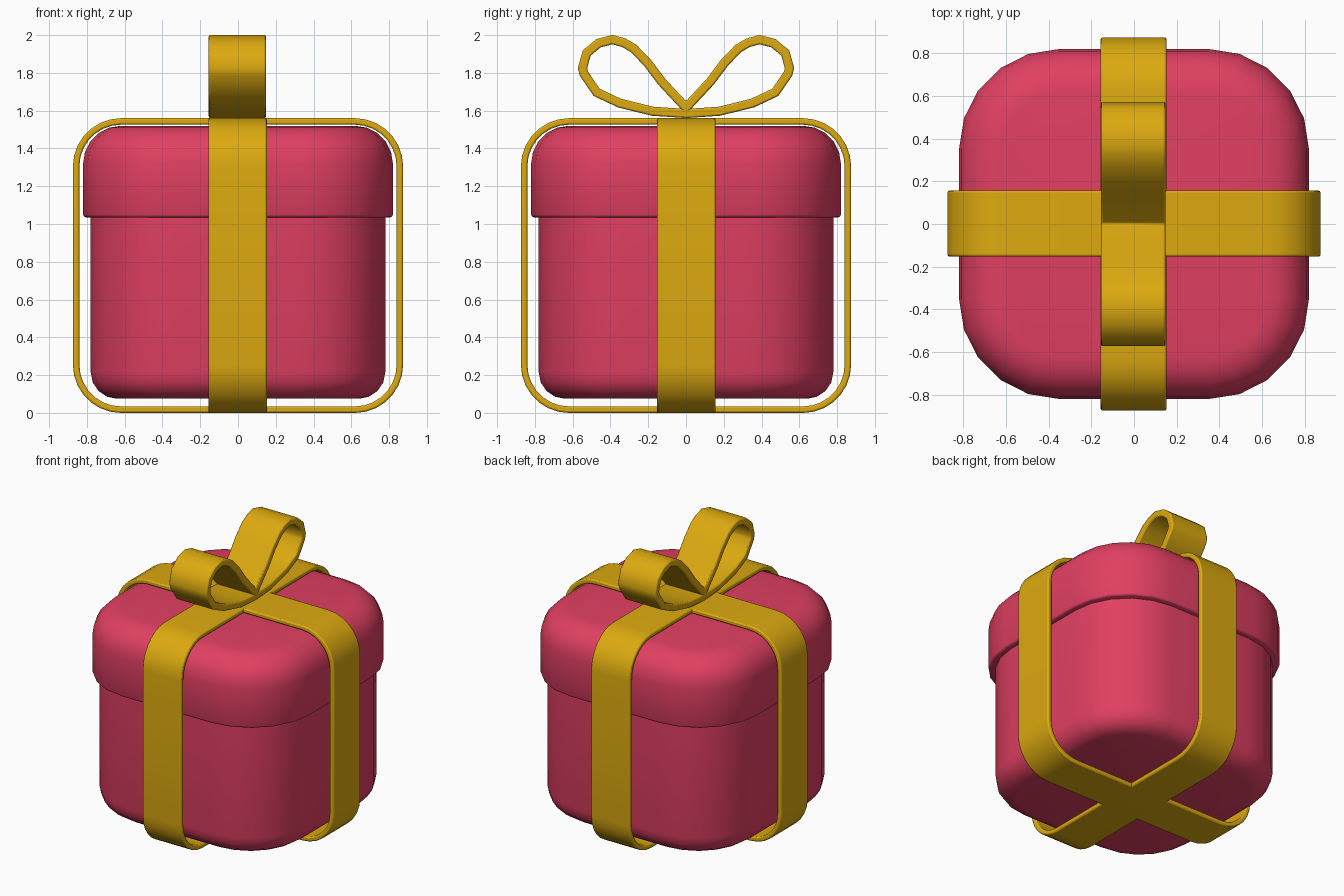
import bpy, bmesh, math
from mathutils import Vector, Matrix

if "Cube" in bpy.data.objects:
    bpy.data.objects.remove(bpy.data.objects["Cube"])


def material(name, rgb):
    m = bpy.data.materials.new(name)
    m.diffuse_color = (*rgb, 1)
    m.use_nodes = True
    m.node_tree.nodes["Principled BSDF"].inputs["Base Color"].default_value = m.diffuse_color
    return m


RED = material("raspberry_red", (0.75, 0.05, 0.122))
GOLD = material("golden_yellow", (0.72, 0.40, 0.005))


def rounded_rect(hx, hy, r, seg):
    """Counter-clockwise rounded rectangle outline."""
    pts = []
    for q, (sx, sy) in enumerate([(1, 1), (-1, 1), (-1, -1), (1, -1)]):
        for i in range(seg + 1):
            a = math.pi / 2 * (q + i / seg)
            pts.append((sx * (hx - r) + r * math.cos(a), sy * (hy - r) + r * math.sin(a)))
    return pts


def finish(bm, name, mat, bevel=0):
    bmesh.ops.recalc_face_normals(bm, faces=bm.faces)
    me = bpy.data.meshes.new(name)
    bm.to_mesh(me)
    bm.free()
    ob = bpy.data.objects.new(name, me)
    bpy.context.collection.objects.link(ob)
    me.materials.append(mat)
    bpy.ops.object.select_all(action='DESELECT')
    ob.select_set(True)
    bpy.context.view_layer.objects.active = ob
    if bevel:
        b = ob.modifiers.new("soft_edges", 'BEVEL')
        b.width, b.segments = bevel, 2
        b.limit_method, b.angle_limit = 'ANGLE', math.radians(60)
    bpy.ops.object.shade_smooth_by_angle(angle=math.radians(50))
    return ob


def loft(name, half, radius, profile, mat):
    """Stack rounded squares; profile holds (inset, z)."""
    bm = bmesh.new()
    rings = [[bm.verts.new((x, y, z)) for x, y in
              rounded_rect(half - d, half - d, radius - d, 5)] for d, z in profile]
    n = len(rings[0])
    for a, b in zip(rings, rings[1:]):
        for i in range(n):
            j = (i + 1) % n
            bm.faces.new((a[i], a[j], b[j], b[i]))
    bm.faces.new(rings[0][::-1])
    bm.faces.new(rings[-1])
    return finish(bm, name, mat)


def quarter(r, z, up, seg):
    """Quarter-round edge running from the wall (inset 0) to the cap."""
    out = []
    for i in range(seg + 1):
        a = math.pi / 2 * i / seg
        out.append((r * (1 - math.cos(a)), z + (1 if up else -1) * r * (math.sin(a) - 1)))
    return out


def band(name, path, thick, x0, x1, turn=0):
    """Closed ribbon: a path in the y-z plane, thickened and widened along x."""
    bm = bmesh.new()
    pts = [Vector(p) for p in path]
    n, rings = len(pts), []
    for i, p in enumerate(pts):
        t0 = (p - pts[i - 1]).normalized()
        t1 = (pts[(i + 1) % n] - p).normalized()
        t = (t0 + t1).normalized()
        off = Vector((t.y, -t.x)) * (thick / 2 / max(0.5, t.dot(t0)))
        o, k = p + off, p - off
        rings.append([bm.verts.new(c) for c in
                      ((x0, *o), (x1, *o), (x1, *k), (x0, *k))])
    for i in range(n):
        a, b = rings[i], rings[(i + 1) % n]
        for k in range(4):
            m = (k + 1) % 4
            bm.faces.new((a[k], a[m], b[m], b[k]))
    bm.transform(Matrix.Rotation(turn, 4, 'Z'))
    return finish(bm, name, GOLD, 0.009)


# Box body and overhanging lid
loft("box_body", 0.78, 0.45,
     quarter(0.14, 0.075, False, 4)[::-1] + [(0, 1.06)], RED)
loft("box_lid", 0.82, 0.47,
     quarter(0.015, 1.035, False, 2)[::-1] + quarter(0.2, 1.52, True, 5), RED)

# Two crossing ribbons around the box
wrap = [(u, v + 0.78) for u, v in rounded_rect(0.857, 0.763, 0.238, 7)]
band("ribbon_front_to_back", wrap, 0.034, -0.157, 0.153)
band("ribbon_side_to_side", wrap, 0.034, -0.157, 0.153, -math.pi / 2)

# Bow: one loop outline mirrored into the other
loop = [(0.13, 1.755), (0.205, 1.855), (0.278, 1.93), (0.33, 1.96), (0.39, 1.976),
        (0.463, 1.957), (0.526, 1.905), (0.548, 1.825), (0.54, 1.795),
        (0.473, 1.697), (0.352, 1.64), (0.177, 1.597)]
bow = [(0, 1.615)] + loop + [(0, 1.585)] + [(-y, z) for y, z in reversed(loop)]
band("bow", bow, 0.048, -0.155, 0.148)
